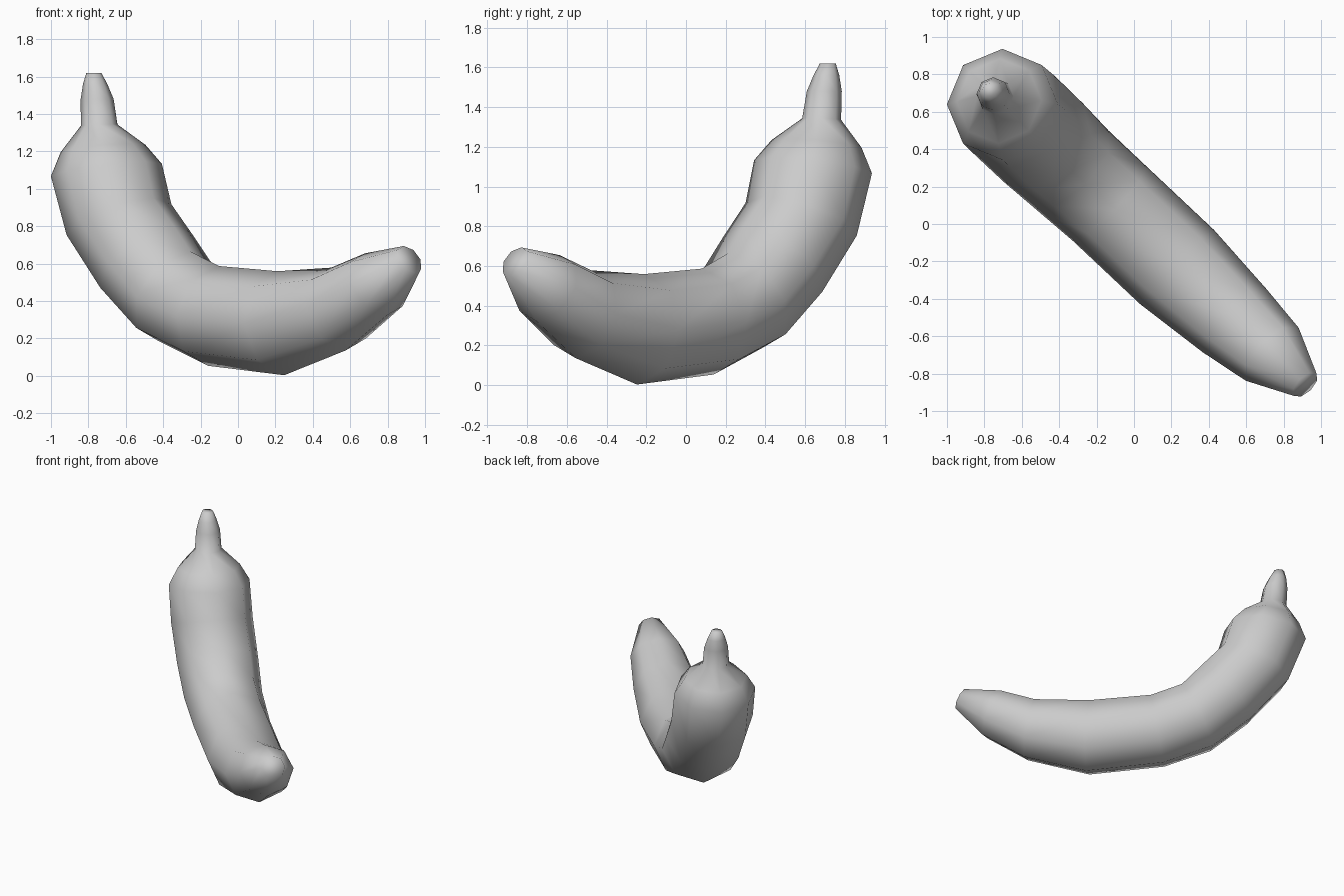
import bpy, bmesh
from math import sin, cos, pi, radians, sqrt

SIDES = 8

# Rings from stem to tip, measured in the fruit's diagonal vertical plane:
# (along, across, height, tilt of inward direction, in-plane radius, side radius)
RINGS = [
    (-1.050, -0.040, 1.620,   0, 0.040, 0.040),   # stem top
    (-1.040, -0.040, 1.560,   0, 0.065, 0.065),
    (-1.025, -0.040, 1.480,   0, 0.088, 0.088),
    (-1.008, -0.042, 1.340,   3, 0.098, 0.098),   # neck
    (-0.975, -0.045, 1.215,   7, 0.225, 0.230),   # shoulder
    (-0.950, -0.045, 1.100,   9, 0.300, 0.297),
    (-0.860, -0.040, 0.835,  24, 0.285, 0.300),
    (-0.650, -0.035, 0.605,  43, 0.280, 0.298),
    (-0.450, -0.030, 0.425,  63, 0.268, 0.287),
    (-0.170, -0.015, 0.320,  81, 0.270, 0.280),
    (0.325,   0.000, 0.281,  95, 0.279, 0.280),   # lowest point
    (0.745,   0.015, 0.357, 104, 0.228, 0.240),
    (1.015,   0.030, 0.490, 117, 0.185, 0.200),
    (1.255,   0.040, 0.622, 120, 0.083, 0.085),   # blunt tip
]


def ring_points(s, p, z, tilt, r_plane, r_side):
    t = radians(tilt)
    for i in range(SIDES):
        a = 2 * pi * i / SIDES
        inward, side = r_plane * cos(a), r_side * sin(a)
        u, v = s + inward * cos(t), p + side
        # rotate the plane onto the -x+y / +x-y diagonal
        yield ((u + v) / sqrt(2), (v - u) / sqrt(2), z + inward * sin(t))


# Banana: one lofted skin with capped ends
bm = bmesh.new()
loops = [[bm.verts.new(c) for c in ring_points(*r)] for r in RINGS]
for a, b in zip(loops, loops[1:]):
    for i in range(SIDES):
        j = (i + 1) % SIDES
        bm.faces.new((a[i], a[j], b[j], b[i]))
bm.faces.new(loops[0])
bm.faces.new(loops[-1])
bmesh.ops.recalc_face_normals(bm, faces=bm.faces)
for f in bm.faces:
    f.smooth = True

mesh = bpy.data.meshes.new("banana")
bm.to_mesh(mesh)
bm.free()
banana = bpy.data.objects.new("banana", mesh)
bpy.context.collection.objects.link(banana)
